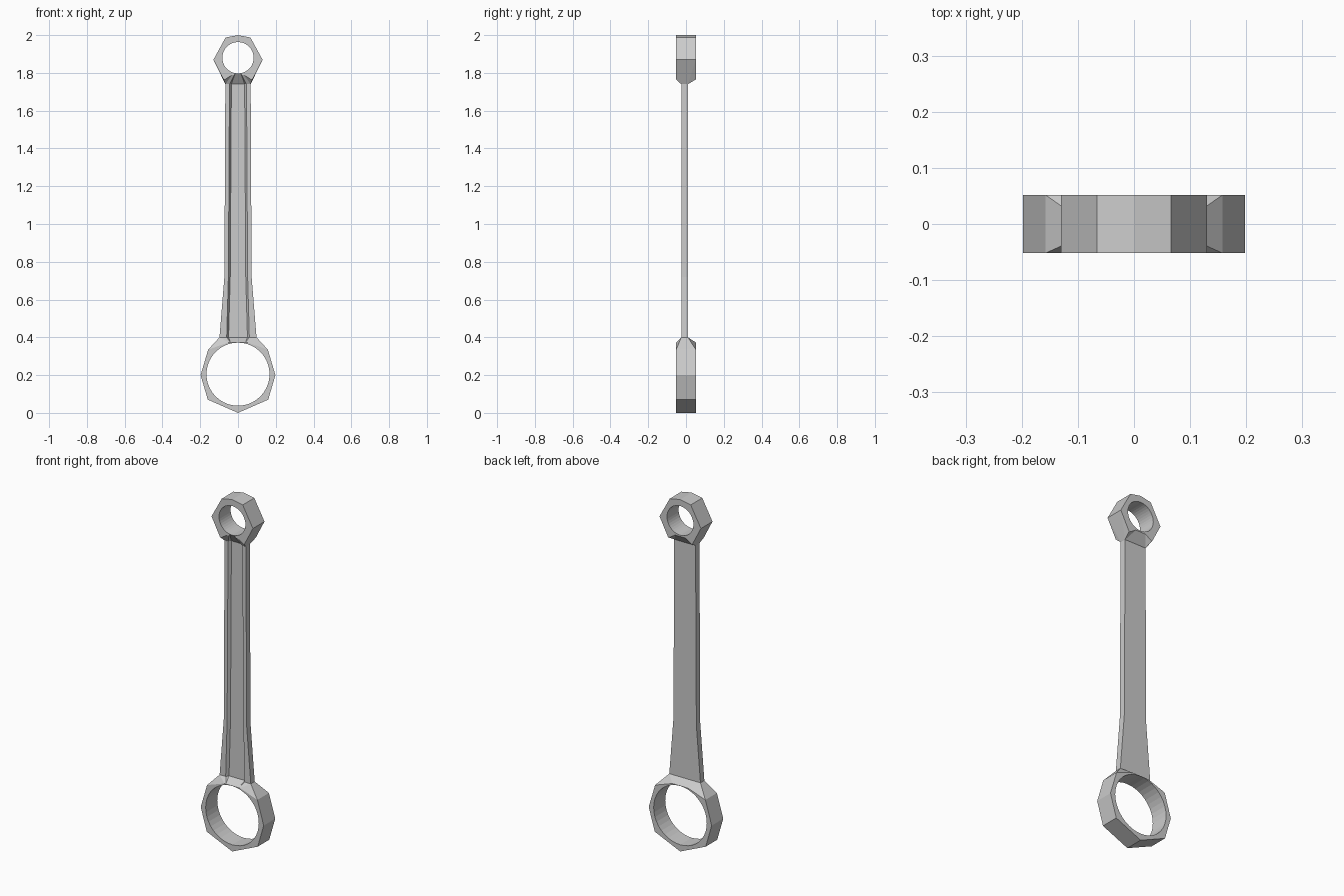
import bpy, bmesh, math

if "Cube" in bpy.data.objects:
    bpy.data.objects.remove(bpy.data.objects["Cube"])

T = 0.052            # half thickness of the ring heads
F, B, G = -0.025, 0.010, -0.009   # shank front, back and groove floor (y)


def make_object(name, bm):
    bmesh.ops.dissolve_limit(bm, angle_limit=0.01, verts=bm.verts, edges=bm.edges)
    bmesh.ops.recalc_face_normals(bm, faces=bm.faces)
    me = bpy.data.meshes.new(name)
    bm.to_mesh(me)
    bm.free()
    ob = bpy.data.objects.new(name, me)
    bpy.context.collection.objects.link(ob)
    return ob


def both(points):
    """Mirror points across x = 0."""
    return points + [(-x, y, z) for x, y, z in points if x > 0]


def hull(name, points):
    bm = bmesh.new()
    for p in both(points):
        bm.verts.new(p)
    r = bmesh.ops.convex_hull(bm, input=bm.verts)
    loose = [v for v in bm.verts if not v.link_faces]
    bmesh.ops.delete(bm, geom=loose, context='VERTS')
    return make_object(name, bm)


def cut(ob, cutter):
    cutter.hide_render = True
    cutter.hide_set(True)
    cutter.display_type = 'WIRE'
    m = ob.modifiers.new(cutter.name, 'BOOLEAN')
    m.operation = 'DIFFERENCE'
    m.solver = 'EXACT'
    m.object = cutter


def bore(name, r, z):
    bpy.ops.mesh.primitive_cylinder_add(vertices=40, radius=r, depth=0.3,
                                        location=(0, 0, z),
                                        rotation=(math.pi / 2, 0, 0))
    ob = bpy.context.object
    ob.name = name
    return ob


def head(name, outline, neck_x, neck_z):
    pts = [(x, y, z) for x, z in outline for y in (-T, T)]
    pts += [(neck_x, F, neck_z), (neck_x, B, neck_z)]
    return hull(name, pts)


# Large ring head with tapered neck
big = head("large_ring", [(0, 0), (0.16, 0.07), (0.198, 0.2), (0.158, 0.335),
                          (0.05, 0.373)], 0.098, 0.40)
cut(big, bore("large_bore_cutter", 0.167, 0.205))
cut(big, hull("lower_groove_cutter", [(0.06, F, 0.401), (0.05, G, 0.401),
                                      (0.04, -T - 0.001, 0.372),
                                      (0.05, -0.1, 0.41), (0.04, -0.1, 0.372)]))

# Small ring head with tapered neck
small = head("small_ring", [(0, 2.0), (0.066, 1.987), (0.13, 1.87),
                            (0.076, 1.765)], 0.067, 1.74)
cut(small, bore("small_bore_cutter", 0.083, 1.88))
for label, s, y in (("front", -1, F), ("back", 1, B)):
    cut(small, hull(label + "_neck_cutter",
                    [(0.076, s * 0.054, 1.763), (0.03, s * 0.054, 1.792),
                     (0.067, y, 1.739), (0.05, s * 0.1, 1.70)]))
cut(small, hull("upper_groove_cutter", [(0.045, F, 1.739), (0.036, G, 1.739),
                                        (0.014, -T - 0.001, 1.80),
                                        (0.045, -0.1, 1.73)]))

# Shank: channel section, grooved on the front and flat at the back
bm = bmesh.new()
rows = []
for z, w, g in ((0.40, 0.098, 0.060), (0.72, 0.072, 0.051), (1.74, 0.067, 0.045)):
    half = [(w, B), (w, F), (g, F), (g - 0.010, G)]
    section = half + [(-x, y) for x, y in reversed(half)]
    rows.append([bm.verts.new((x, y, z)) for x, y in section])
for a, b in zip(rows, rows[1:]):
    for i in range(8):
        j = (i + 1) % 8
        bm.faces.new((a[i], a[j], b[j], b[i]))
bm.faces.new(rows[0])
bm.faces.new(rows[-1])
make_object("shank", bm)
